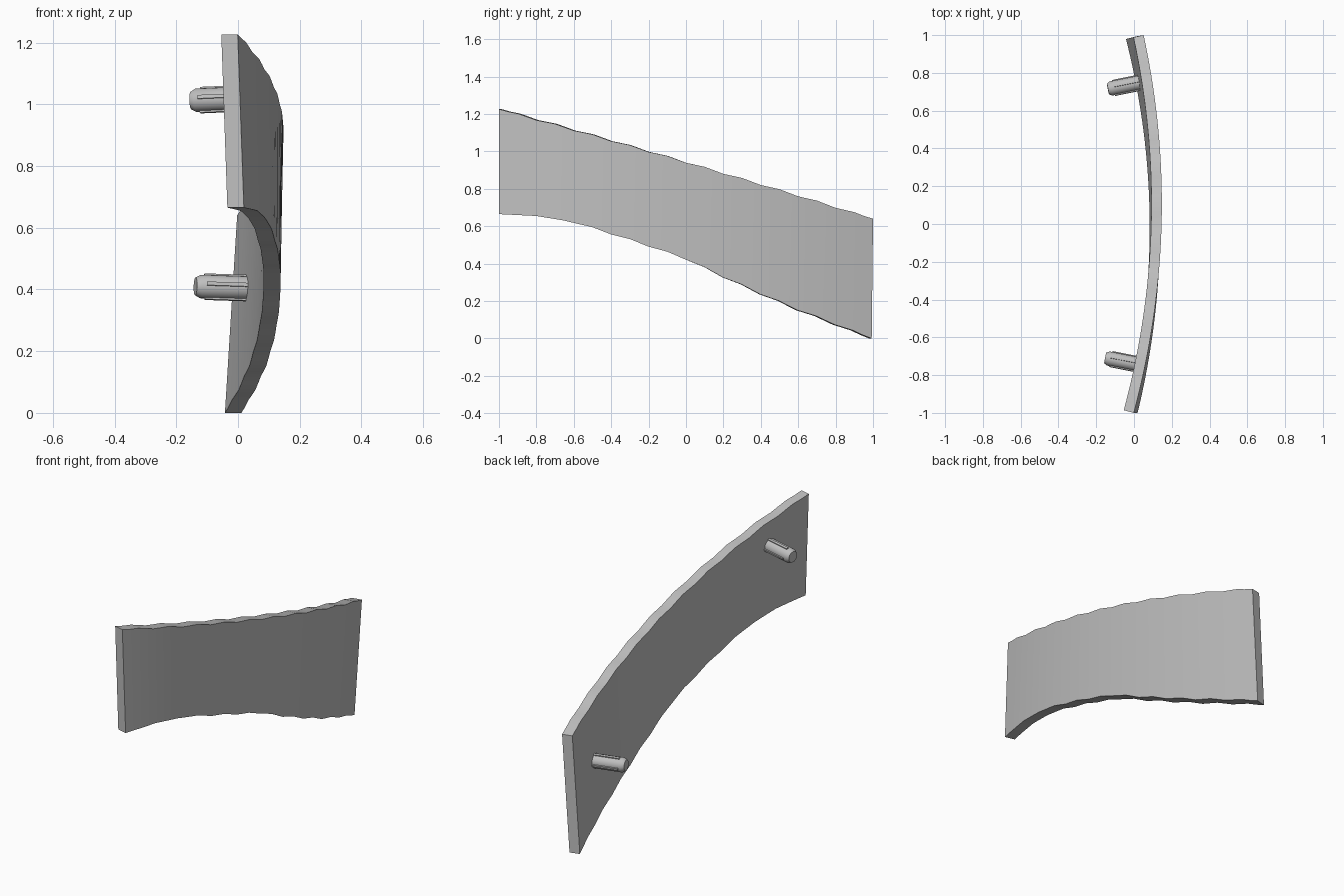
import bpy, bmesh, math
from mathutils import Vector

if "Cube" in bpy.data.objects:
    bpy.data.objects.remove(bpy.data.objects["Cube"])

grey = bpy.data.materials.new("light_grey")
grey.use_nodes = True
COLOUR = (0.52, 0.52, 0.52, 1)
grey.diffuse_color = COLOUR
grey.node_tree.nodes["Principled BSDF"].inputs["Base Color"].default_value = COLOUR

THICK = 0.055
SEGS = 40
LOWER_EDGE = [0.665, 0.655, 0.622, 0.56, 0.495, 0.425, 0.33, 0.24, 0.155, 0.078, 0.0]


def finish(name, bm):
    bmesh.ops.recalc_face_normals(bm, faces=bm.faces)
    mesh = bpy.data.meshes.new(name)
    bm.to_mesh(mesh)
    bm.free()
    obj = bpy.data.objects.new(name, mesh)
    bpy.context.collection.objects.link(obj)
    mesh.materials.append(grey)
    bpy.ops.object.select_all(action="DESELECT")
    obj.select_set(True)
    bpy.context.view_layer.objects.active = obj
    bpy.ops.object.shade_smooth_by_angle(angle=math.radians(30))
    return obj


def lower_z(y):
    t = (y + 1) * 5
    i = min(int(t), 9)
    return LOWER_EDGE[i] + (LOWER_EDGE[i + 1] - LOWER_EDGE[i]) * (t - i)


# Curved, slightly twisted panel with gently rippled long edges
def section(y):
    ripple = -0.004 * math.cos(10 * math.pi * y) if abs(y) < 0.99 else 0
    top = Vector((0.146 + 0.026 * y - 0.121 * y * y, y,
                  0.943 - 0.293 * y - 0.01 * y * y + ripple))
    low = Vector((0.138 - 0.004 * y - 0.123 * y * y, y * (0.993 if y > 0 else 1),
                  lower_z(y) + (ripple if y > -0.7 else 0)))
    inward_top = Vector((-1, 0.026 - 0.242 * y, 0)).normalized() * THICK
    inward_low = Vector((-1, -0.004 - 0.246 * y, 0)).normalized() * THICK
    return [top, low, low + inward_low, top + inward_top]


bm = bmesh.new()
rings = [[bm.verts.new(p) for p in section(-1 + 2 * i / SEGS)] for i in range(SEGS + 1)]
for a, b in zip(rings, rings[1:]):
    for k in range(4):
        n = (k + 1) % 4
        bm.faces.new((a[k], a[n], b[n], b[k]))
bm.faces.new(rings[0])
bm.faces.new(rings[-1])
finish("curved_panel", bm)


# Ribbed locating pegs with chamfered tips
def peg(name, base, tip):
    base, tip = Vector(base), Vector(tip)
    axis = tip - base
    length = axis.length
    bm = bmesh.new()
    sides = 24
    profile = [(0, 0.038), (length - 0.016, 0.038), (length, 0.029)]
    loops = []
    for z, r in profile:
        loops.append([bm.verts.new((r * math.cos(math.tau * i / sides),
                                    r * math.sin(math.tau * i / sides), z))
                      for i in range(sides)])
    for a, b in zip(loops, loops[1:]):
        for i in range(sides):
            j = (i + 1) % sides
            bm.faces.new((a[i], a[j], b[j], b[i]))
    bm.faces.new(loops[0])
    bm.faces.new(loops[-1])
    # Four narrow crush ribs along the shaft
    rib_end = length - 0.03
    for k in range(4):
        ang = math.radians(15 + 90 * k)
        out = Vector((math.cos(ang), math.sin(ang), 0))
        side = Vector((-out.y, out.x, 0)) * 0.006
        ends = []
        for z in (0, rib_end):
            up = Vector((0, 0, z))
            ends.append([bm.verts.new(out * r + side * s + up)
                         for r, s in ((0.034, -1), (0.043, -1), (0.043, 1), (0.034, 1))])
        for i in range(4):
            j = (i + 1) % 4
            bm.faces.new((ends[0][i], ends[0][j], ends[1][j], ends[1][i]))
        bm.faces.new(ends[0])
        bm.faces.new(ends[1])
    bm.transform(axis.to_track_quat("Z", "Y").to_matrix().to_4x4())
    bmesh.ops.translate(bm, vec=base, verts=bm.verts)
    finish(name, bm)


peg("front_peg", (0.03, -0.745, 1.02), (-0.152, -0.709, 1.012))
peg("back_peg", (0.04, 0.75, 0.404), (-0.138, 0.714, 0.41))
